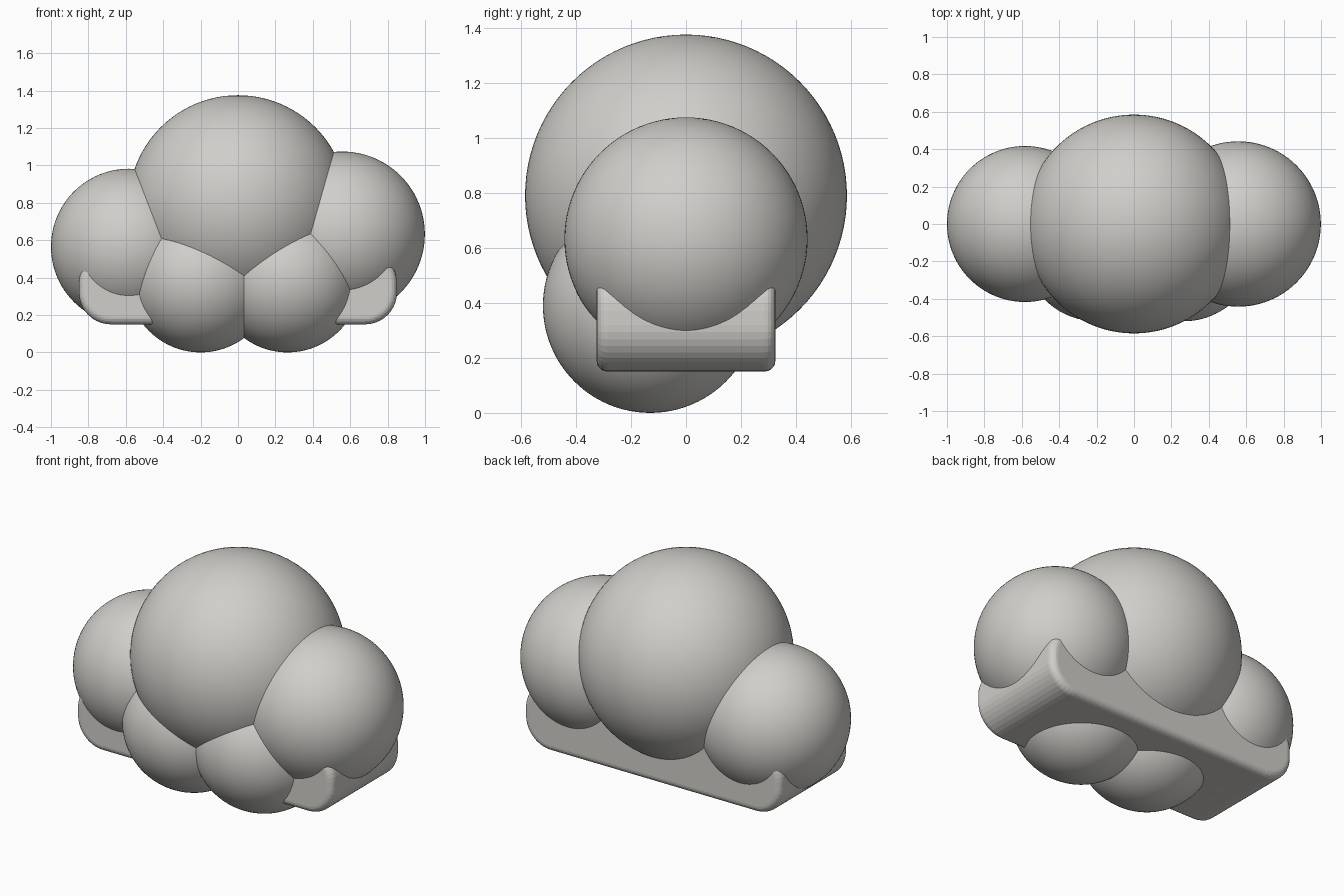
import bpy, bmesh, math

cube = bpy.data.objects.get("Cube")
if cube:
    bpy.data.objects.remove(cube, do_unlink=True)

# Single warm grey material
grey = bpy.data.materials.new("warm_grey")
grey.use_nodes = True
colour = (0.63, 0.62, 0.59, 1)
grey.diffuse_color = colour
grey.node_tree.nodes["Principled BSDF"].inputs["Base Color"].default_value = colour


def puff(name, centre, radius):
    bpy.ops.mesh.primitive_uv_sphere_add(segments=96, ring_count=48,
                                         radius=radius, location=centre)
    ob = bpy.context.object
    ob.name = name
    ob.data.materials.append(grey)
    bpy.ops.object.shade_smooth()


# Cloud puffs
puff("main_puff", (0, 0, 0.79), 0.585)
puff("left_puff", (0.557, 0, 0.632), 0.442)
puff("right_puff", (-0.583, 0, 0.565), 0.417)
puff("front_left_puff", (0.265, -0.13, 0.39), 0.39)
puff("front_right_puff", (-0.2, -0.13, 0.39), 0.39)


# Rounded base block: rounded-rectangle profile extruded front to back
def rounded_base(name, half_x, half_y, z0, z1, radius, rim):
    steps = 10
    corners = [(1, 1), (-1, 1), (-1, -1), (1, -1)]
    mid, half_z = (z0 + z1) / 2, (z1 - z0) / 2
    bm = bmesh.new()
    profile = []
    for i, (sx, sz) in enumerate(corners):
        for k in range(steps + 1):
            a = math.pi / 2 * (i + k / steps)
            x = sx * (half_x - radius) + radius * math.cos(a)
            z = mid + sz * (half_z - radius) + radius * math.sin(a)
            profile.append(bm.verts.new((x, -half_y, z)))
    face = bm.faces.new(profile)
    moved = bmesh.ops.extrude_face_region(bm, geom=[face])["geom"]
    verts = [g for g in moved if isinstance(g, bmesh.types.BMVert)]
    bmesh.ops.translate(bm, verts=verts, vec=(0, 2 * half_y, 0))
    bmesh.ops.recalc_face_normals(bm, faces=bm.faces)
    # Soften the front and back rims
    rims = [e for e in bm.edges
            if abs(e.verts[0].co.y - e.verts[1].co.y) < half_y]
    bmesh.ops.bevel(bm, geom=rims, offset=rim, segments=5,
                    profile=0.5, affect='EDGES')
    bmesh.ops.recalc_face_normals(bm, faces=bm.faces)
    mesh = bpy.data.meshes.new(name)
    bm.to_mesh(mesh)
    bm.free()
    mesh.materials.append(grey)
    ob = bpy.data.objects.new(name, mesh)
    bpy.context.collection.objects.link(ob)


rounded_base("base_block", 0.85, 0.325, 0.15, 0.54, 0.17, 0.04)
